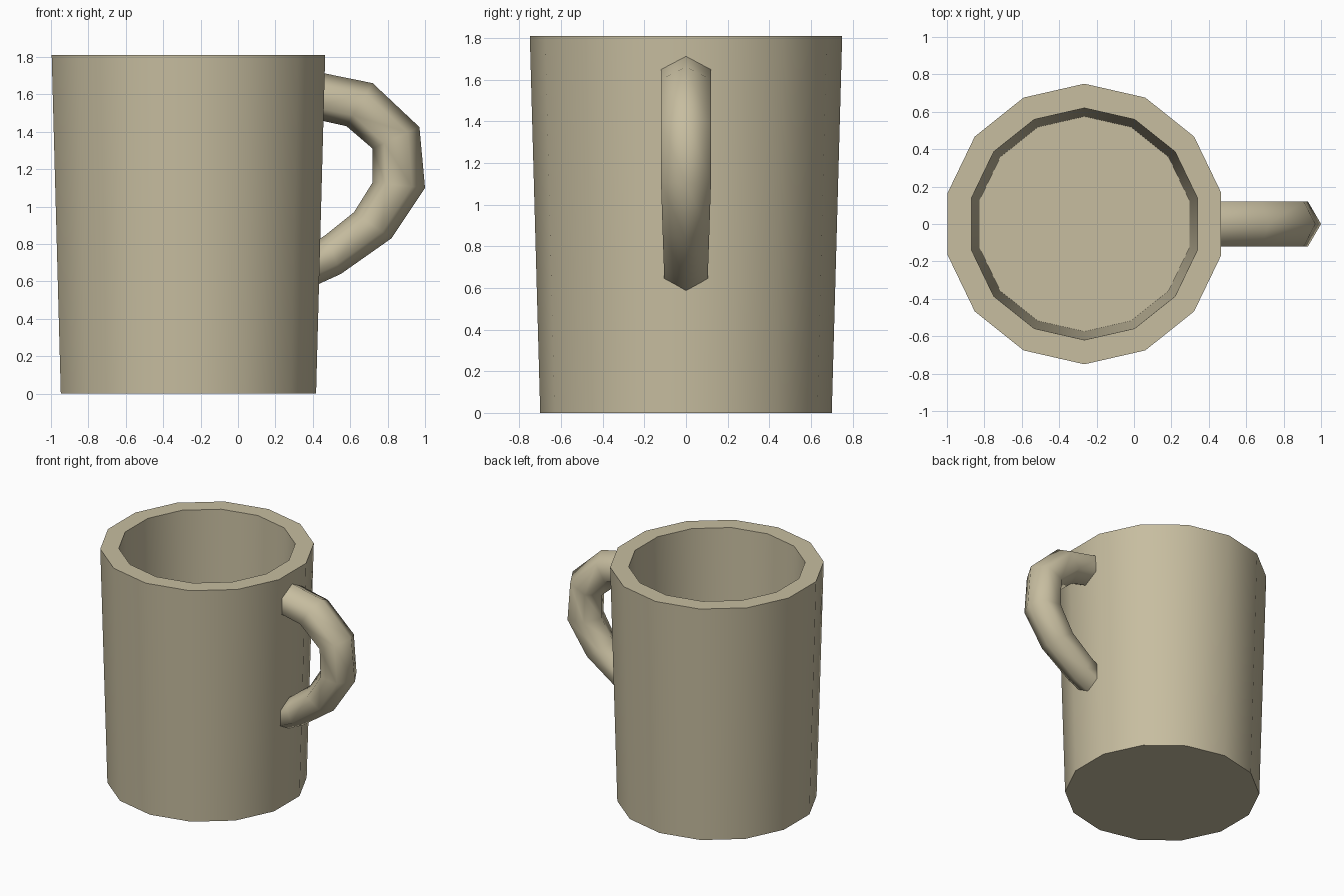
import bpy
import bmesh
import math
from mathutils import Vector

if "Cube" in bpy.data.objects:
    bpy.data.objects.remove(bpy.data.objects["Cube"], do_unlink=True)

clay = bpy.data.materials.new("beige_ceramic")
clay.use_nodes = True
colour = (0.57, 0.51, 0.35, 1)
clay.diffuse_color = colour
clay.node_tree.nodes["Principled BSDF"].inputs["Base Color"].default_value = colour

SIDES = 14
CENTRE_X = -0.265


def loft(name, rings, smooth_angle):
    """Skin a list of point rings and cap both ends."""
    bm = bmesh.new()
    loops = [[bm.verts.new(p) for p in ring] for ring in rings]
    n = len(loops[0])
    for a, b in zip(loops, loops[1:]):
        for i in range(n):
            j = (i + 1) % n
            bm.faces.new((a[i], a[j], b[j], b[i]))
    bm.faces.new(loops[0][::-1])
    bm.faces.new(loops[-1])
    bmesh.ops.recalc_face_normals(bm, faces=bm.faces)
    mesh = bpy.data.meshes.new(name)
    bm.to_mesh(mesh)
    bm.free()
    mesh.materials.append(clay)
    obj = bpy.data.objects.new(name, mesh)
    bpy.context.collection.objects.link(obj)
    bpy.ops.object.select_all(action="DESELECT")
    obj.select_set(True)
    bpy.context.view_layer.objects.active = obj
    bpy.ops.object.shade_smooth_by_angle(angle=math.radians(smooth_angle))
    return obj


def circle(radius, z):
    """Ring with a corner on the y axis and a flat side facing the handle."""
    angles = [math.pi / 2 + math.tau * i / SIDES for i in range(SIDES)]
    return [Vector((CENTRE_X + radius * math.cos(a), radius * math.sin(a), z))
            for a in angles]


# Cup: outer wall, rim, inner wall and floor
cup_profile = [(0.70, 0), (0.75, 1.81), (0.62, 1.81), (0.575, 0.25)]
loft("cup_body", [circle(r, z) for r, z in cup_profile], 40)


def hexagon(outer, inner, half_width):
    """Six-sided handle section between an outer and an inner corner."""
    o = Vector((outer[0], 0, outer[1]))
    i = Vector((inner[0], 0, inner[1]))
    side = Vector((0, half_width, 0))
    upper, lower = o.lerp(i, 0.25), o.lerp(i, 0.75)
    return [o, upper + side, lower + side, i, lower - side, upper - side]


# Handle: sections from the upper joint round to the lower joint
handle_sections = [
    ((0.40, 1.725), (0.40, 1.47), 0.12),
    ((0.72, 1.66), (0.58, 1.43), 0.12),
    ((0.97, 1.425), (0.72, 1.31), 0.12),
    ((1.0, 1.10), (0.72, 1.13), 0.12),
    ((0.82, 0.83), (0.62, 0.97), 0.112),
    ((0.55, 0.64), (0.47, 0.85), 0.106),
    ((0.385, 0.565), (0.385, 0.79), 0.104),
]
loft("handle", [hexagon(*s) for s in handle_sections], 75)
